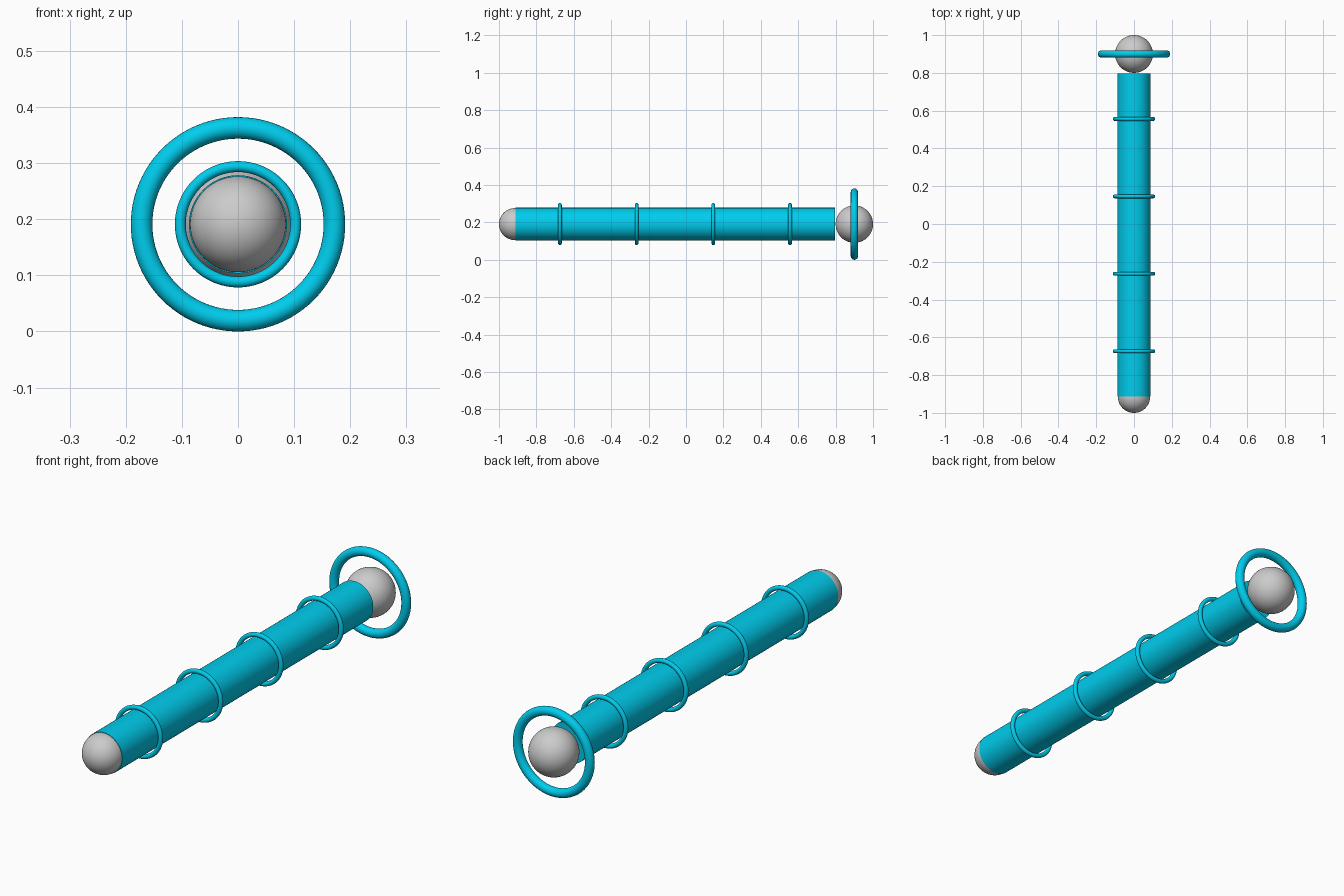
import bpy
from math import pi, radians

if "Cube" in bpy.data.objects:
    bpy.data.objects.remove(bpy.data.objects["Cube"])

ZC = 0.191  # height of the long axis
cyan = bpy.data.materials.new("cyan")
cyan.diffuse_color = (0.0, 0.61, 0.85, 1)
cyan.use_nodes = True
cyan.node_tree.nodes["Principled BSDF"].inputs["Base Color"].default_value = cyan.diffuse_color
ALONG_Y = (pi / 2, 0, 0)


def finish(name, mat=None):
    ob = bpy.context.object
    ob.name = name
    if mat:
        ob.data.materials.append(mat)
    bpy.ops.object.shade_smooth_by_angle(angle=radians(35))
    return ob


def ball(name, y, r):
    bpy.ops.mesh.primitive_uv_sphere_add(segments=64, ring_count=32, radius=r,
                                         location=(0, y, ZC), rotation=ALONG_Y)
    return finish(name)


def ring(name, y, major, minor):
    bpy.ops.mesh.primitive_torus_add(major_segments=96, minor_segments=24,
                                     major_radius=major, minor_radius=minor,
                                     location=(0, y, ZC), rotation=ALONG_Y)
    return finish(name, cyan)


# Long shaft
y0, y1 = -0.912, 0.796
bpy.ops.mesh.primitive_cylinder_add(vertices=64, radius=0.0875, depth=y1 - y0,
                                    location=(0, (y0 + y1) / 2, ZC), rotation=ALONG_Y)
finish("shaft", cyan)

# Rounded front tip and rear ball
ball("front_tip", -0.9145, 0.0855)
ball("rear_ball", 0.9, 0.1)

# Large hoop around the rear ball
ring("rear_hoop", 0.9, 0.1718, 0.0192)

# Four thin bands spaced along the shaft
for i in range(4):
    ring(f"shaft_band_{i + 1}", -0.674 + i * 0.41, 0.1028, 0.0097)
